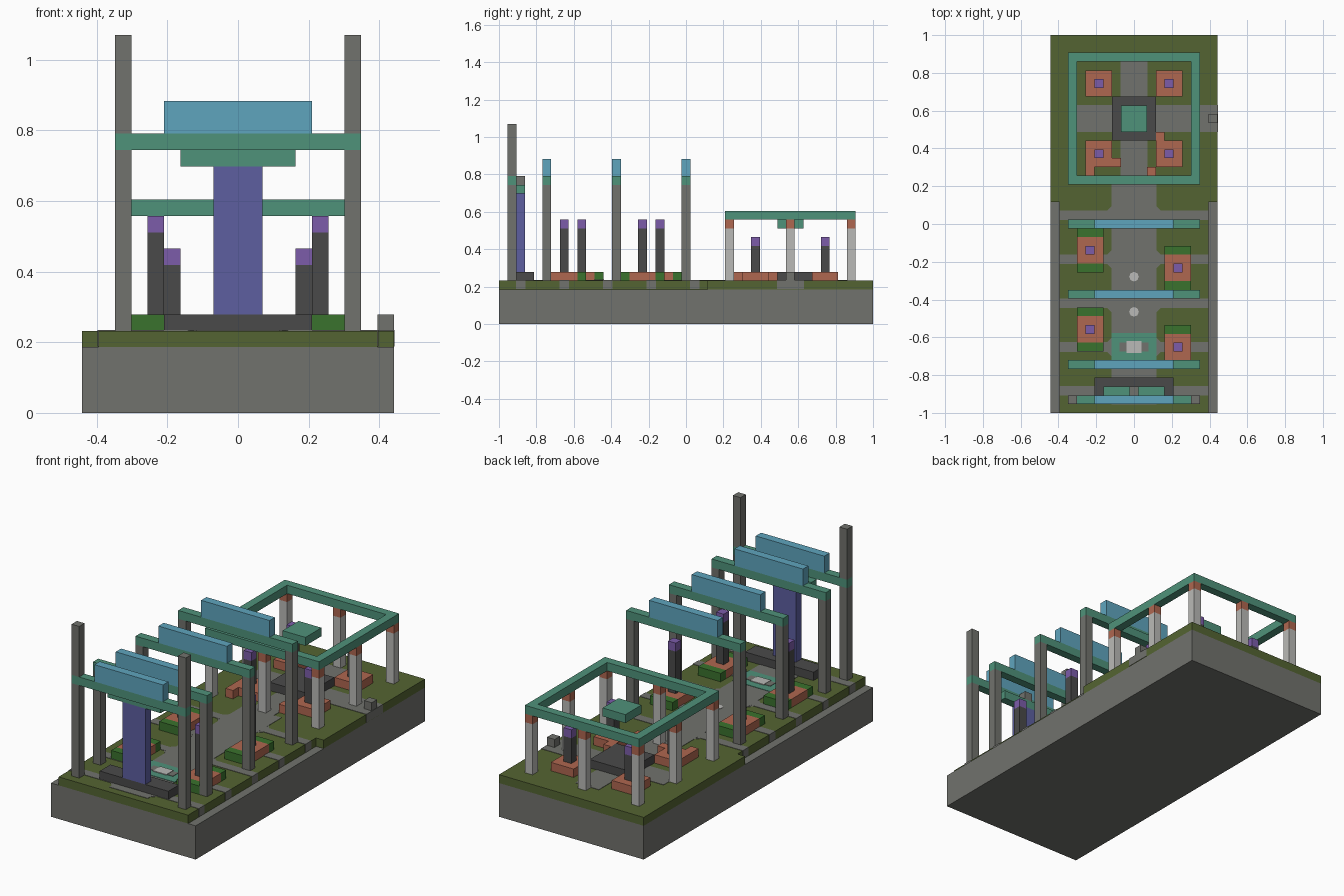
import bpy
import bmesh
import math
from mathutils import Matrix, Vector

UNIT = 2 / 43          # one block of the building grid
WIDTH, LENGTH = 19, 43  # footprint in blocks
GROUND = 5             # height of the garden surface in blocks

default_cube = bpy.data.objects.get("Cube")
if default_cube:
    bpy.data.objects.remove(default_cube, do_unlink=True)


def linear(value):
    value /= 255
    return value / 12.92 if value <= 0.04045 else ((value + 0.055) / 1.055) ** 2.4


def make_material(name, *rgb):
    material = bpy.data.materials.new(name)
    material.use_nodes = True
    colour = (*[linear(c) for c in rgb], 1)
    material.diffuse_color = colour
    shader = material.node_tree.nodes["Principled BSDF"]
    shader.inputs["Base Color"].default_value = colour
    shader.inputs["Roughness"].default_value = 0.9
    return material


stone = make_material("stone grey", 113, 114, 109)
charcoal = make_material("charcoal", 74, 74, 74)
pale = make_material("pale stone", 186, 186, 183)
grass = make_material("olive grass", 84, 100, 50)
leaf = make_material("leaf green", 58, 114, 45)
clay = make_material("clay", 175, 103, 80)
teal = make_material("teal", 79, 146, 122)
sky = make_material("sky blue", 95, 165, 190)
violet = make_material("violet", 124, 92, 170)
indigo = make_material("indigo", 93, 95, 160)


def grid_point(x, y, z):
    return Vector((x - WIDTH / 2, y - LENGTH / 2, z)) * UNIT


def finish(name, material, mesh_data):
    mesh = bpy.data.meshes.new(name)
    mesh_data.to_mesh(mesh)
    mesh_data.free()
    mesh.materials.append(material)
    obj = bpy.data.objects.new(name, mesh)
    bpy.context.collection.objects.link(obj)
    return obj


def block(name, material, x, y, z, grow=0.0):
    """Box given by start and end grid lines on each axis."""
    low, high = (grid_point(*corner) for corner in zip(x, y, z))
    size = high - low + Vector((grow, grow, grow)) * 2
    bm = bmesh.new()
    bmesh.ops.create_cube(bm, size=1, matrix=Matrix.Translation((low + high) / 2)
                          @ Matrix.Diagonal((*size, 1)))
    return finish(name, material, bm)


def disc(name, material, x, y, radius, sides, height):
    bm = bmesh.new()
    bmesh.ops.create_cone(bm, cap_ends=True, segments=sides, radius1=radius * UNIT,
                          radius2=radius * UNIT, depth=height,
                          matrix=Matrix.Translation(grid_point(x, y, GROUND)))
    return finish(name, material, bm)


def both_sides(x):
    """The span and its mirror image across the centre line."""
    return (x, (WIDTH - x[1], WIDTH - x[0]))


def cell(start):
    return (start, start + 1)


SLAB = (GROUND, GROUND + 1)

# Plinth and lawn
block("plinth", stone, (0, WIDTH), (0, LENGTH), (0, 4))
block("front_lawn", grass, (1, 18), (0, 24), (4, GROUND))
block("back_lawn", grass, (0, WIDTH), (24, LENGTH), (4, GROUND))

# Paths set flush into the lawn
PATH = (4.1, GROUND)
block("main_path", stone, (7, 12), (1, 26), PATH, 0.002)
block("court_path", stone, (8, 11), (26, 40), PATH, 0.002)
block("court_cross_path", stone, (3, WIDTH), (32, 35), PATH, 0.002)
for row in range(2, 23, 5):
    block("cross_path", stone, (1, 18), cell(row), PATH, 0.002)
    # Chamfered lawn corners where the paths meet
    for x in (7, 12):
        for y in cell(row):
            disc("path_corner", stone, x, y, 0.6, 4, 0.003)
block("boundary_stone", stone, cell(18), cell(33), SLAB)

# Gates with a sign on each crossbeam
for row in (1, 5, 13, 21):
    for x in both_sides(cell(2)):
        block("gate_post", stone, x, cell(row), (GROUND, 16))
        if row == 1:
            block("tall_post_top", stone, x, cell(row), (17, 23))
    block("gate_beam", teal, (2, 17), cell(row), (16, 17))
    block("gate_sign", sky, (5, 14), cell(row), (17, 19))

# Entrance monument
block("monument_base", charcoal, (5, 14), (2, 4), SLAB)
block("monument_pillar", indigo, (8, 11), cell(2), (6, 15))
block("monument_cap", teal, (6, 13), cell(2), (15, 16))
block("monument_finial", stone, cell(9), cell(2), (16, 17))


def lamp(x, y, top):
    block("lamp_post", charcoal, cell(x), cell(y), (GROUND + 1, top - 1))
    block("lamp_head", violet, cell(x), cell(y), (top - 1, top))


# Avenue planters, staggered left and right, each with a lamp
for x, y in ((3, 8), (3, 17), (13, 6), (13, 15)):
    block("planter", clay, (x, x + 3), (y, y + 3), SLAB)
    for end in (y - 1, y + 3):
        block("planter_hedge", leaf, (x, x + 3), cell(end), SLAB)
    lamp(x + 1, y + 1, 12)

# Inlaid mat and medallions on the avenue
block("path_mat", teal, (7, 12), (6, 9), (GROUND - 0.1, GROUND), 0.004)
block("mat_inlay", stone, (8, 11), (7.1, 7.9), (GROUND - 0.1, GROUND), 0.006)
block("mat_centre", pale, (8.8, 10.2), (7, 8), (GROUND - 0.1, GROUND), 0.008)
for y in (11.5, 15.5):
    disc("path_medallion", pale, WIDTH / 2, y, 0.55, 8, 0.009)

# Courtyard planters and lamps
for x in (4, 12):
    for y in (28, 36):
        block("court_planter", clay, (x, x + 3), (y, y + 3), SLAB)
        lamp(x + 1, y + 1, 10)
for x, y in ((4, 27), (7, 28), (11, 27), (12, 31)):
    block("loose_brick", clay, cell(x), cell(y), SLAB)

# Courtyard dais and hanging canopy
block("dais", charcoal, (7, 12), (31, 36), SLAB)
block("canopy", teal, (8, 11), (32, 35), (11, 12))

# Pergola: eight posts under a square frame
for x in (2, 9, 16):
    for y in (26, 33, 40):
        if (x, y) != (9, 33):
            block("pergola_post", pale, cell(x), cell(y), (GROUND, 11))
            block("pergola_capital", clay, cell(x), cell(y), (11, 12))
for y in (26, 40):
    block("pergola_cross_beam", teal, (2, 17), cell(y), (12, 13))
for x in both_sides(cell(2)):
    block("pergola_side_beam", teal, x, (27, 40), (12, 13))
